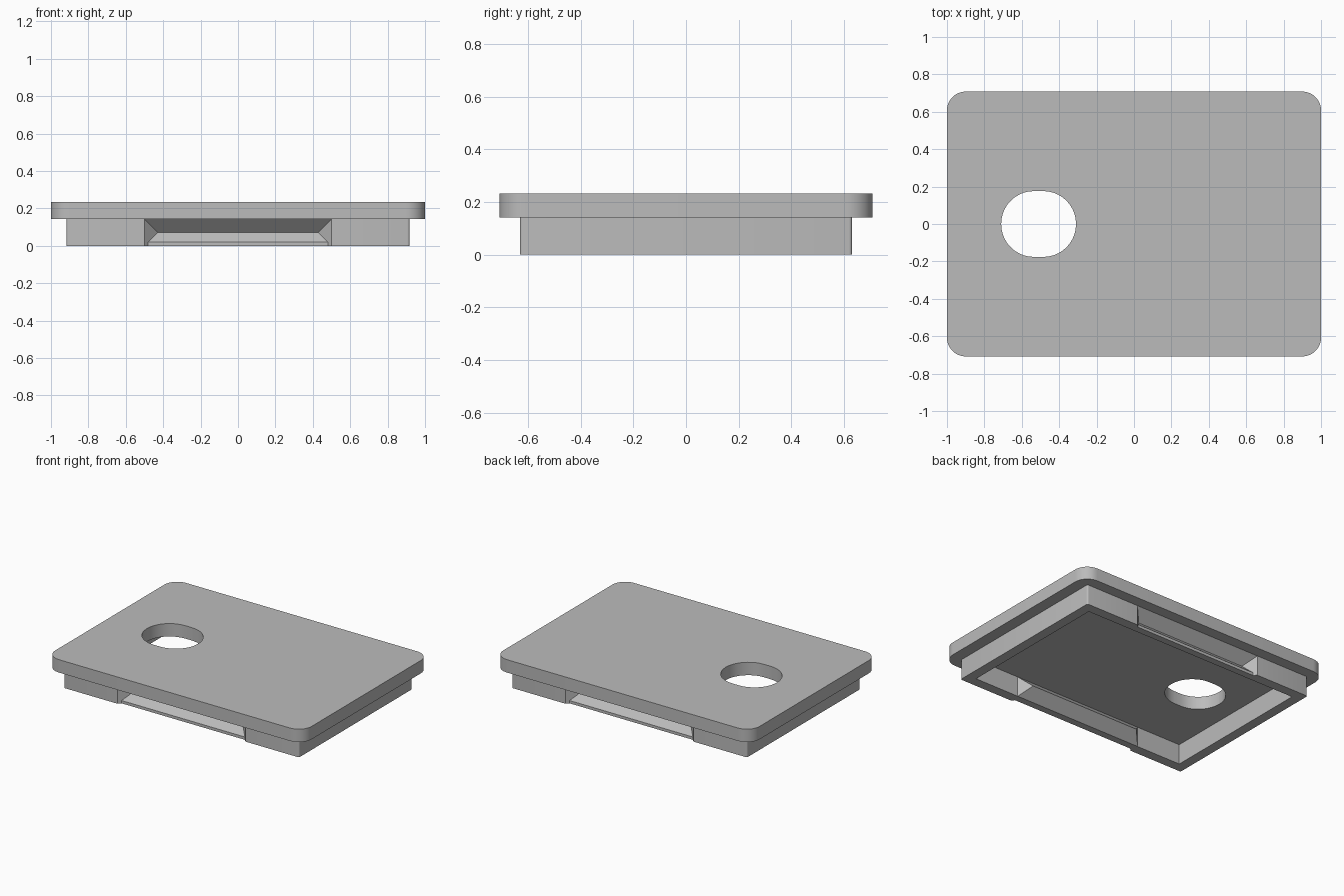
import bpy, bmesh, math
from mathutils import Vector

cube = bpy.data.objects.get("Cube")
if cube:
    bpy.data.objects.remove(cube, do_unlink=True)

HEIGHT, LIP_Z = 0.233, 0.142      # top of plate, top of rim
OUT_X, OUT_Y, WALL = 0.917, 0.63, 0.07

grey = bpy.data.materials.new("plain grey")
grey.use_nodes = True
grey.diffuse_color = (0.5, 0.5, 0.5, 1)
grey.node_tree.nodes["Principled BSDF"].inputs["Base Color"].default_value = (0.5, 0.5, 0.5, 1)


def rounded(hx, hy, r, cx=0.0, steps=10):
    """Outline of a rectangle with rounded corners."""
    if r == 0:
        return [(cx + hx, hy), (cx - hx, hy), (cx - hx, -hy), (cx + hx, -hy)]
    pts = []
    for q, (sx, sy) in enumerate(((1, 1), (-1, 1), (-1, -1), (1, -1))):
        for i in range(steps + 1):
            a = math.pi / 2 * (q + i / steps)
            p = (cx + sx * (hx - r) + r * math.cos(a), sy * (hy - r) + r * math.sin(a))
            if not pts or (Vector(p) - Vector(pts[-1])).length > 1e-5:
                pts.append(p)
    return pts


def add_object(name, mesh):
    ob = bpy.data.objects.new(name, mesh)
    bpy.context.collection.objects.link(ob)
    mesh.materials.clear()
    mesh.materials.append(grey)
    return ob


def baked(ob):
    deps = bpy.context.evaluated_depsgraph_get()
    return bpy.data.meshes.new_from_object(ob.evaluated_get(deps))


def extruded(name, outlines, z0, z1):
    """Solid from an outer outline and a hole outline."""
    curve = bpy.data.curves.new(name, "CURVE")
    curve.dimensions, curve.fill_mode = "2D", "BOTH"
    curve.extrude = (z1 - z0) / 2
    for pts in outlines:
        s = curve.splines.new("POLY")
        s.points.add(len(pts) - 1)
        for p, co in zip(s.points, pts):
            p.co = (*co, 0, 1)
        s.use_cyclic_u = True
    temp = bpy.data.objects.new("outline", curve)
    bpy.context.collection.objects.link(temp)
    mesh = baked(temp)
    bpy.data.objects.remove(temp, do_unlink=True)
    bm = bmesh.new()
    bm.from_mesh(mesh)
    bmesh.ops.remove_doubles(bm, verts=bm.verts, dist=1e-5)
    bmesh.ops.translate(bm, verts=bm.verts, vec=(0, 0, (z0 + z1) / 2))
    bmesh.ops.recalc_face_normals(bm, faces=bm.faces)
    bm.to_mesh(mesh)
    bm.free()
    return add_object(name, mesh)


def hull(name, pts, side):
    """Convex solid; side mirrors it to the front or the back."""
    bm = bmesh.new()
    for x, y, z in pts:
        for sx in (-1, 1):
            bm.verts.new((sx * x, side * y, z))
    bmesh.ops.convex_hull(bm, input=bm.verts)
    bmesh.ops.dissolve_limit(bm, angle_limit=0.01, verts=bm.verts, edges=bm.edges)
    bmesh.ops.recalc_face_normals(bm, faces=bm.faces)
    mesh = bpy.data.meshes.new(name)
    bm.to_mesh(mesh)
    bm.free()
    ob = add_object(name, mesh)
    ob.hide_render = True
    return ob


def combine(ob, tool, operation):
    mod = ob.modifiers.new("cut", "BOOLEAN")
    mod.object, mod.operation, mod.solver = tool, operation, "EXACT"
    mesh = baked(ob)
    ob.modifiers.clear()
    ob.data = mesh
    bpy.data.objects.remove(tool, do_unlink=True)


def ridge(face_y, back):
    """Wedge with sloping ends that points inwards from the plane face_y."""
    base = [(0.5, y, z) for y in (face_y, face_y + back) for z in (0, LIP_Z)]
    return base + [(0.5 - WALL, face_y - WALL, LIP_Z / 2)]


# Top plate with its oblong hole
plate = extruded("top_plate", [rounded(1, 0.708, 0.1),
                               rounded(0.2, 0.176, 0.175, cx=-0.51)], LIP_Z, HEIGHT)

# Rim underneath
rim = extruded("rim", [rounded(OUT_X, OUT_Y, 0.012, steps=4),
                       rounded(OUT_X - WALL, OUT_Y - WALL, 0)], 0, LIP_Z)

# Finger grips: inner bulge, outer groove and lowered lip, front and back
for side in (-1, 1):
    combine(rim, hull("bulge", ridge(OUT_Y - WALL, 0.03), side), "UNION")
    combine(rim, hull("groove", ridge(OUT_Y, 0.03), side), "DIFFERENCE")
    lip = [(x, y, z) for x, y in ((0.5, OUT_Y + 0.03), (0.5, OUT_Y), (0.48, OUT_Y - 0.02))
           for z in (-0.02, 0.02)]
    combine(rim, hull("lip", lip, side), "DIFFERENCE")

for ob in (plate, rim):
    bpy.ops.object.select_all(action="DESELECT")
    ob.select_set(True)
    bpy.context.view_layer.objects.active = ob
    bpy.ops.object.shade_smooth_by_angle(angle=math.radians(30))
